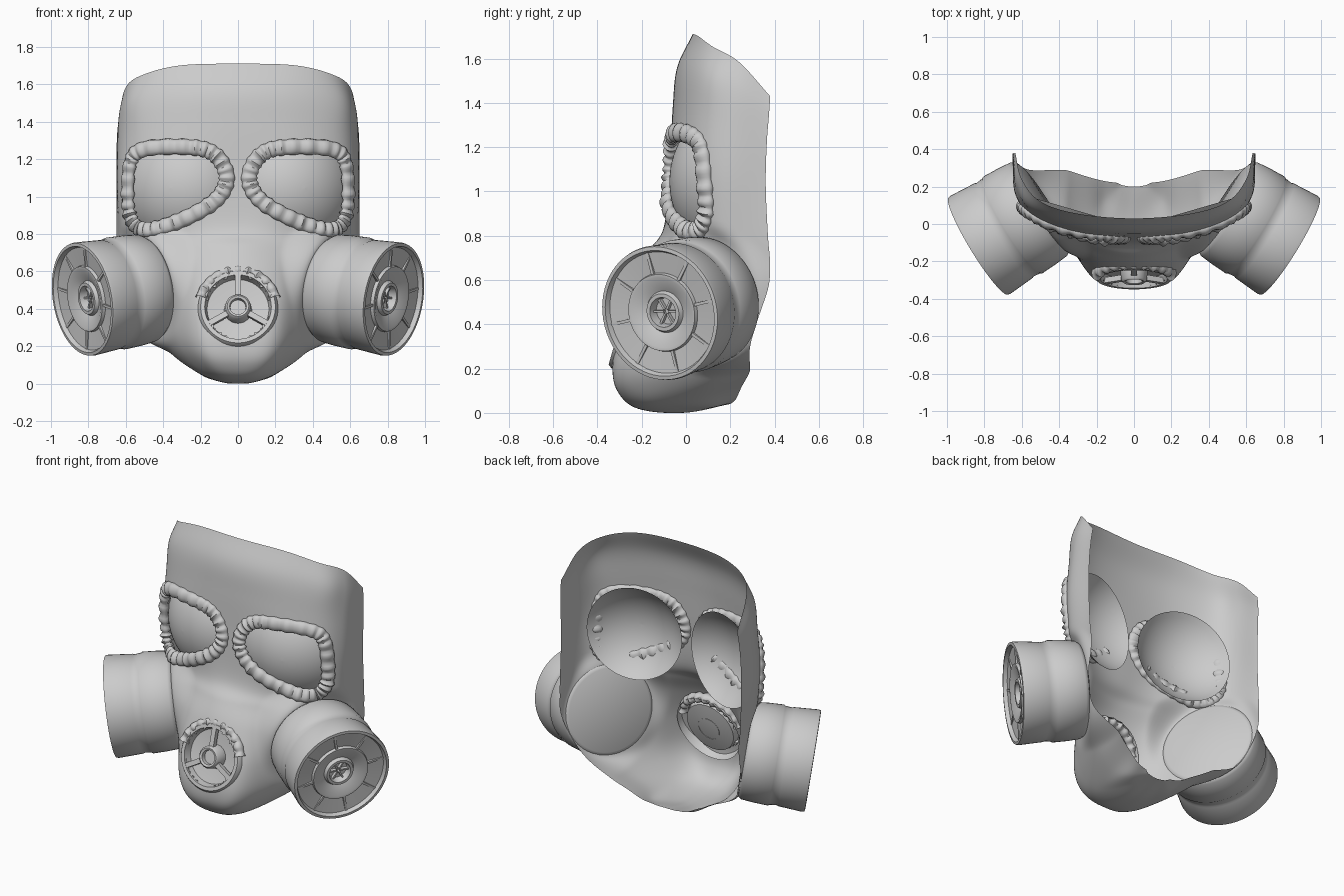
import bpy, bmesh, math, random
from mathutils import Vector, Matrix
from mathutils.bvhtree import BVHTree

if "Cube" in bpy.data.objects:
    bpy.data.objects.remove(bpy.data.objects["Cube"])

random.seed(4)


def finish(name, bm, mirror=False, angle=40):
    bmesh.ops.recalc_face_normals(bm, faces=bm.faces[:])
    me = bpy.data.meshes.new(name)
    bm.to_mesh(me)
    bm.free()
    ob = bpy.data.objects.new(name, me)
    bpy.context.collection.objects.link(ob)
    if mirror:
        ob.modifiers.new("mirror", 'MIRROR').merge_threshold = 0.0001
    bpy.ops.object.select_all(action='DESELECT')
    ob.select_set(True)
    bpy.context.view_layer.objects.active = ob
    bpy.ops.object.shade_smooth_by_angle(angle=math.radians(angle))
    return ob


def spline(pts, steps, closed=False):
    """Catmull-Rom curve through the points."""
    pts = [Vector(p) for p in pts]
    n = len(pts)
    out = []
    for i in range(n if closed else n - 1):
        if closed:
            a, b, c, d = (pts[(i + k) % n] for k in (-1, 0, 1, 2))
        else:
            b, c = pts[i], pts[i + 1]
            a = pts[i - 1] if i else b * 2 - c
            d = pts[i + 2] if i + 2 < n else c * 2 - b
        for s in range(steps):
            t = s / steps
            out.append(0.5 * (2 * b + (c - a) * t + (2 * a - 5 * b + 4 * c - d) * t * t
                              + (3 * b - a - 3 * c + d) * t ** 3))
    return out if closed else out + [pts[-1]]


def skin(bm, rings, wrap_u=False, wrap_v=False):
    """Quads between rows of points."""
    vs = [[bm.verts.new(p) for p in r] for r in rings]
    nr, nc = len(vs), len(vs[0])
    for i in range(nr if wrap_v else nr - 1):
        for j in range(nc if wrap_u else nc - 1):
            k, l = (i + 1) % nr, (j + 1) % nc
            bm.faces.new((vs[i][j], vs[i][l], vs[k][l], vs[k][j]))


def frame(origin, axis):
    """Matrix whose local z is the axis and local y points up."""
    z = Vector(axis).normalized()
    x = Vector((0, 0, 1)).cross(z).normalized()
    m = Matrix((x, z.cross(x), z)).transposed().to_4x4()
    m.translation = origin
    return m


def lathe(bm, profile, m, seg=64):
    rings = [[m @ Vector((max(r, 1e-4) * math.cos(a), max(r, 1e-4) * math.sin(a), h))
              for a in (2 * math.pi * k / seg for k in range(seg))] for h, r in profile]
    skin(bm, rings, wrap_u=True)


def spoke(bm, m, ang, r0, r1, h, width, thick):
    t = (m @ Matrix.Rotation(ang, 4, 'Z') @ Matrix.Translation(((r0 + r1) / 2, 0, h))
         @ Matrix.Diagonal((r1 - r0, width, thick, 1)))
    bmesh.ops.create_cube(bm, size=1, matrix=t)


def crinkled_tube(bm, path, normals, width, height, closed, amp):
    """Gathered rubber bead along a path, pleated every few rings."""
    n, rings = len(path), []
    for i, p in enumerate(path):
        if closed:
            t = path[(i + 1) % n] - path[i - 1]
        else:
            t = path[min(i + 1, n - 1)] - path[max(i - 1, 0)]
        nn = normals[i]
        side = t.cross(nn).normalized()
        f = 1 + amp * math.cos(i * math.pi / 2.5) * random.uniform(0.3, 1)
        rings.append([p + side * width * math.cos(a) * (1 + (f - 1) * 0.25) + nn * height * math.sin(a) * f
                      for a in (2 * math.pi * k / 14 for k in range(14))])
    skin(bm, rings, wrap_u=True, wrap_v=closed)


# Face shell: rows from forehead to under the chin
# (centre y, z, three half-width points x, y, then open back edge x, y, z)
rows = [
    (.03, 1.71, .30, .055, .50, .12, .60, .24, .635, .38, 1.43),
    (-.04, 1.56, .30, -.01, .54, .08, .625, .21, .645, .375, 1.35),
    (-.06, 1.38, .30, -.035, .53, .05, .63, .18, .65, .365, 1.22),
    (-.075, 1.10, .30, -.06, .525, .025, .633, .155, .65, .36, 1.03),
    (-.10, .84, .22, -.08, .47, .02, .61, .14, .65, .37, .80),
    (-.17, .73, .20, -.13, .40, -.03, .59, .13, .645, .38, .68),
    (-.24, .60, .20, -.20, .36, -.08, .57, .12, .63, .38, .56),
    (-.30, .40, .20, -.275, .34, -.13, .54, .12, .57, .345, .41),
    (-.33, .22, .19, -.31, .31, -.15, .43, .10, .46, .32, .27),
    (-.31, .10, .15, -.29, .25, -.15, .33, .08, .35, .285, .18),
    (-.22, .02, .09, -.20, .17, -.12, .22, .06, .24, .25, .115),
    (-.02, .00, .05, .00, .10, .05, .15, .13, .16, .23, .07),
    (.20, .04, .02, .20, .05, .205, .07, .21, .09, .22, .055)]
lines = []
for yc, zc, x1, y1, x2, y2, x3, y3, xe, ye, ze in rows:
    half = [(x, y, zc + (ze - zc) * w) for x, y, w in
            ((x1, y1, .03), (x2, y2, .2), (x3, y3, .45), (xe, ye, 1))]
    lines.append(spline([(-x, y, z) for x, y, z in half[::-1]] + [(0, yc, zc)] + half, 14))
cols = [spline(c, 9) for c in zip(*lines)]
shell = bmesh.new()
skin(shell, cols)

# Flatten the cheeks into a seat around each filter
can = frame((.52, .073, .505), (.85, -.52, -.15))
valve = frame((0, -.278, .405), (0, -.96, .27))
can_inv, valve_inv = can.inverted(), valve.inverted()
for v in shell.verts:
    q = can_inv @ Vector((abs(v.co.x), v.co.y, v.co.z))
    if abs(q.z) < .25 and q.xy.length < .37:
        t = min(1, (.37 - q.xy.length) / .1)
        t = t * t * (3 - 2 * t)
        q.z += (-.03 - q.z) * t
        p = can @ q
        v.co = (math.copysign(p.x, v.co.x), p.y, p.z)
shell.normal_update()
bvh = BVHTree.FromBMesh(shell)

# Eye outline projected on the shell
outline = [(.06, 1.1), (.12, 1.22), (.25, 1.263), (.5, 1.253), (.578, 1.17),
           (.588, .95), (.55, .845), (.47, .825), (.3, .875), (.12, .98)]
flat = spline([(x, 0, z) for x, z in outline], 16, closed=True)
eye_path, eye_normals = [], []
for p in flat:
    loc, nor, _, _ = bvh.ray_cast(Vector((p.x, -2, p.z)), Vector((0, 1, 0)))
    eye_path.append(loc)
    eye_normals.append(nor if nor.y < 0 else -nor)


def in_eye(x, z):
    hit = False
    for a, b in zip(flat, flat[1:] + flat[:1]):
        if (a.z > z) != (b.z > z) and x < a.x + (z - a.z) / (b.z - a.z) * (b.x - a.x):
            hit = not hit
    return hit


# Openings for eyes, filters and valve
gone = []
for f in shell.faces:
    c = f.calc_center_median()
    q = can_inv @ Vector((abs(c.x), c.y, c.z))
    v = valve_inv @ c
    if (in_eye(abs(c.x), c.z) and c.y < .25) or (q.xy.length < .25 and abs(q.z) < .2) \
            or (v.xy.length < .175 and abs(v.z) < .1):
        gone.append(f)
bmesh.ops.delete(shell, geom=gone, context='FACES')
finish("face_shell", shell, angle=60)

# Crinkled eye rims
bm = bmesh.new()
crinkled_tube(bm, eye_path, eye_normals, .042, .028, True, .4)
finish("eye_rims", bm, mirror=True, angle=50)

# Domed lenses
bm = bmesh.new()
R, depth = .385, .14
cap = [(math.sqrt(max(R * R - r * r, 0)) - R + depth, r) for r in (.298 * k / 12 for k in range(13))]
lathe(bm, cap, frame((.32, .075, 1.045), (.28, -.96, 0)), 48)
finish("lenses", bm, mirror=True, angle=60)

# Filter canisters with recessed, ribbed faces
bm = bmesh.new()
lathe(bm, [(-.04, 0), (-.04, .26), (-.03, .28), (-.01, .292), (.06, .299), (.15, .303), (.16, .297),
           (.2, .293), (.21, .297), (.355, .307), (.37, .304), (.372, .287), (.348, .277),
           (.338, .18), (.356, .175), (.356, .16), (.325, .095), (.345, .085), (.345, .068),
           (.3, .06), (.3, 0)], can)
for k in range(8):
    spoke(bm, can, math.pi * k / 4 + .2, .178, .28, .342, .014, .018)
for k in range(6):
    spoke(bm, can, math.pi * k / 3, .012, .066, .308, .01, .024)
finish("filter_canisters", bm, mirror=True)

# Exhale valve: dish, hub and three spokes
bm = bmesh.new()
lathe(bm, [(-.05, .222), (0, .212), (.018, .2), (.018, .178), (-.03, .165), (-.045, .06), (-.045, 0)], valve)
lathe(bm, [(-.045, .075), (.025, .068), (.035, .058), (.03, .045), (.005, .042), (.005, 0)], valve, 16)
for k in range(3):
    spoke(bm, valve, math.radians(90 + 120 * k), .06, .185, .002, .03, .03)
finish("exhale_valve", bm)

# Gathered hood over the valve
bm = bmesh.new()
path, normals = [], []
for k in range(51):
    a = math.radians(15 + 150 * k / 50)
    path.append(valve @ Vector((.205 * math.cos(a), .208 * math.sin(a), .005 - .02 * math.sin(a))))
    normals.append(valve.to_3x3() @ Vector((0, 0, 1)))
crinkled_tube(bm, path, normals, .028, .032, False, .35)
finish("valve_hood", bm, angle=50)
